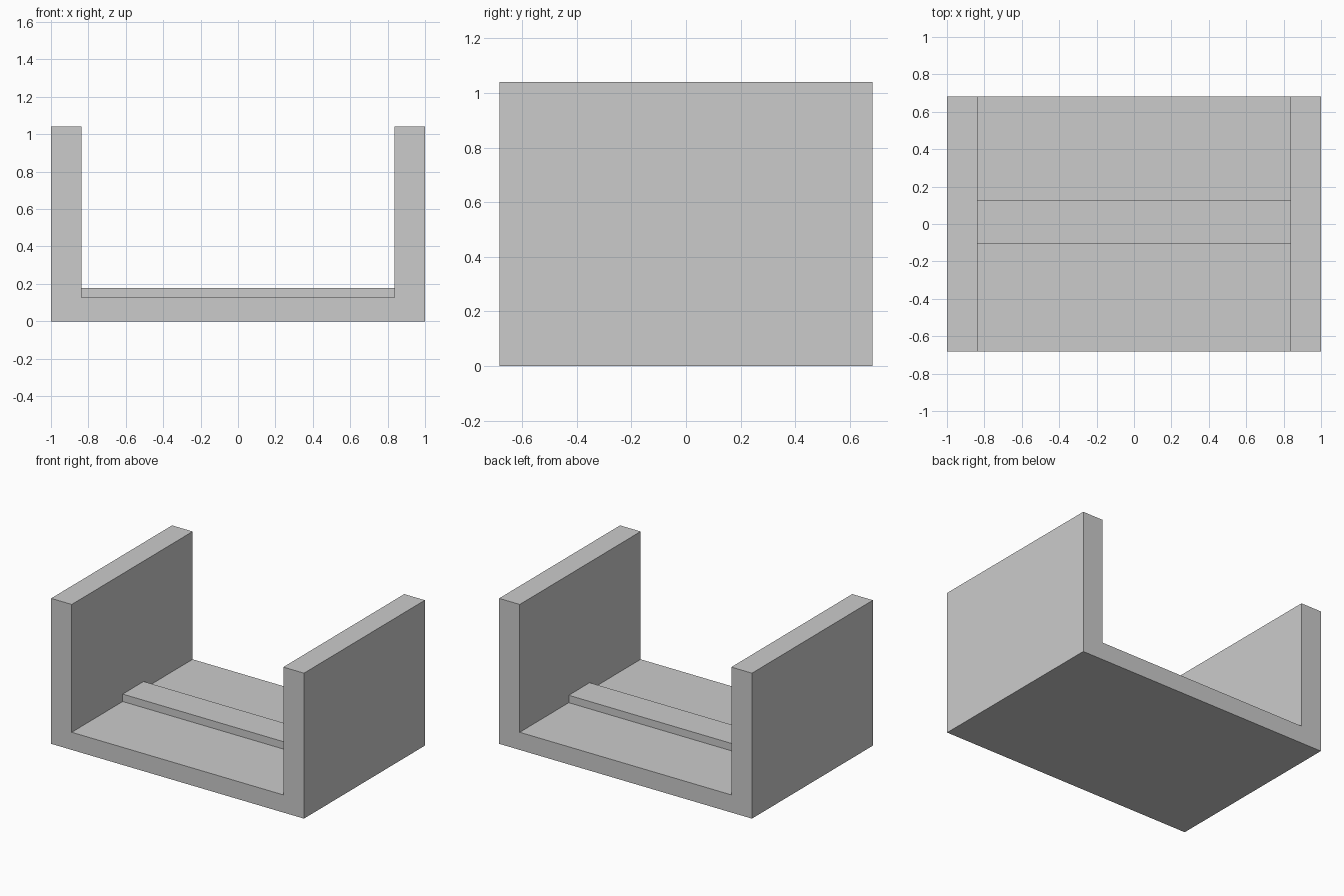
import bpy, bmesh
from mathutils import Vector

if "Cube" in bpy.data.objects:
    bpy.data.objects.remove(bpy.data.objects["Cube"])

HALF_W, HALF_D, HEIGHT = 1.0, 0.683, 1.04
INNER, FLOOR = 0.837, 0.126
BAR_TOP, BAR_Y0, BAR_Y1 = 0.179, -0.107, 0.129


def extrude_profile(name, points, offset):
    """Make a solid by extruding a closed outline along an offset."""
    bm = bmesh.new()
    face = bm.faces.new([bm.verts.new(p) for p in points])
    out = bmesh.ops.extrude_face_region(bm, geom=[face], use_keep_orig=True)
    moved = [v for v in out["geom"] if isinstance(v, bmesh.types.BMVert)]
    bmesh.ops.translate(bm, verts=moved, vec=Vector(offset))
    bmesh.ops.recalc_face_normals(bm, faces=bm.faces)
    mesh = bpy.data.meshes.new(name)
    bm.to_mesh(mesh)
    bm.free()
    obj = bpy.data.objects.new(name, mesh)
    bpy.context.collection.objects.link(obj)
    return obj


# U-shaped channel: floor with two upright side walls
half = [(HALF_W, 0), (HALF_W, HEIGHT), (INNER, HEIGHT), (INNER, FLOOR)]
outline = half + [(-x, z) for x, z in reversed(half)]
extrude_profile("channel_body", [(x, -HALF_D, z) for x, z in outline],
                (0, 2 * HALF_D, 0))

# Low raised bar across the floor, wall to wall
bar = [(BAR_Y0, FLOOR), (BAR_Y1, FLOOR), (BAR_Y1, BAR_TOP), (BAR_Y0, BAR_TOP)]
extrude_profile("floor_bar", [(-INNER, y, z) for y, z in bar],
                (2 * INNER, 0, 0))
